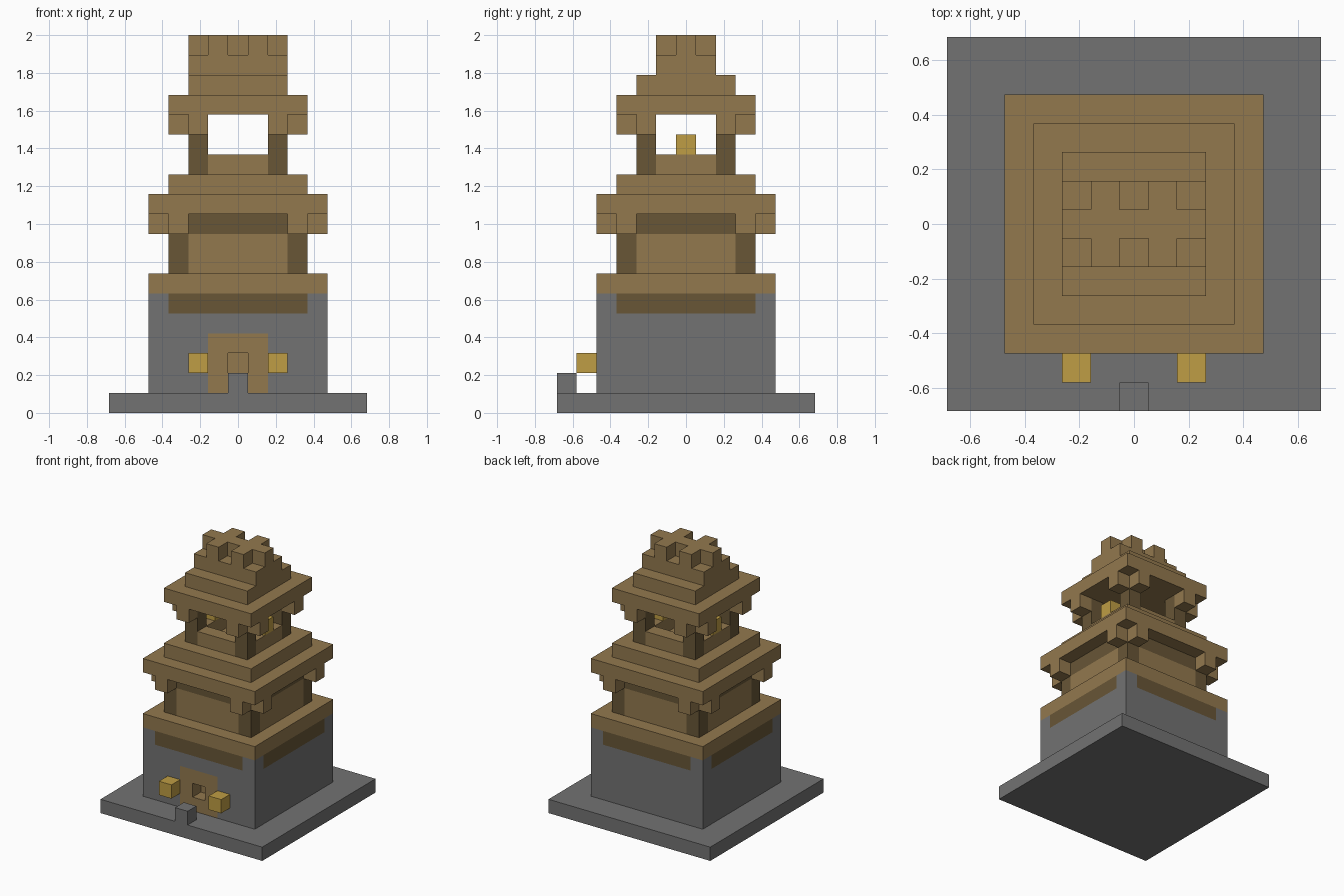
import bpy
import bmesh
from mathutils import Matrix, Vector

if "Cube" in bpy.data.objects:
    bpy.data.objects.remove(bpy.data.objects["Cube"], do_unlink=True)

U = 2 / 19  # one block; the tower is nineteen blocks tall


def material(name, rgb):
    mat = bpy.data.materials.new(name)
    mat.use_nodes = True
    color = (*rgb, 1)
    mat.diffuse_color = color
    mat.node_tree.nodes["Principled BSDF"].inputs["Base Color"].default_value = color
    return mat


stone = material("grey stone", (0.17, 0.17, 0.17))
wood = material("warm wood", (0.29, 0.19, 0.076))
dark = material("dark timber", (0.138, 0.093, 0.037))
gold = material("lamp gold", (0.52, 0.34, 0.058))


def block(name, mat, x, y, z):
    """Box between (low, high) limits, given in blocks."""
    bm = bmesh.new()
    size = Vector((x[1] - x[0], y[1] - y[0], z[1] - z[0])) * U
    middle = Vector((sum(x), sum(y), sum(z))) * U / 2
    bmesh.ops.create_cube(bm, size=1, matrix=Matrix.Translation(middle) @ Matrix.Diagonal(size).to_4x4())
    mesh = bpy.data.meshes.new(name)
    bm.to_mesh(mesh)
    bm.free()
    mesh.materials.append(mat)
    obj = bpy.data.objects.new(name, mesh)
    bpy.context.collection.objects.link(obj)
    return obj


def slab(name, mat, hx, hy, z):
    block(name, mat, (-hx, hx), (-hy, hy), z)


def span(side, near, far):
    """Limits mirrored to the given side."""
    return tuple(sorted((side * near, side * far)))


def cross(name, mat, r, z):
    """Walls flush with radius r, leaving the four corner cells free."""
    slab(name + "_front_back", mat, r - 1, r, z)
    slab(name + "_sides", mat, r, r - 1, z)


def corners(name, mat, r, z):
    for sx in (-1, 1):
        for sy in (-1, 1):
            block(name, mat, span(sx, r - 1, r), span(sy, r - 1, r), z)


def brackets(name, r, z):
    """Eave supports: two blocks outside each corner post."""
    for sx in (-1, 1):
        for sy in (-1, 1):
            block(name, wood, span(sx, r - 1, r), span(sy, r, r + 1), z)
            block(name, wood, span(sx, r, r + 1), span(sy, r - 1, r), z)


SIDES = (("left", 1), ("right", -1))

# Stone plinth and step
slab("plinth", stone, 6.5, 6.5, (0, 1))
block("door_step", stone, (-0.5, 0.5), (-6.5, -5.5), (1, 2))

# Stone ground storey with a gap at the front for the doorway
FRONT = (-4.5, -3.5)
block("stone_storey", stone, (-4.5, 4.5), (-3.5, 4.5), (1, 5))
block("stone_over_door", stone, (-1.5, 1.5), FRONT, (4, 5))
for label, s in SIDES:
    block(label + "_front_wall", stone, span(s, 1.5, 4.5), FRONT, (1, 5))
    block(label + "_door_jamb", wood, span(s, 0.5, 1.5), FRONT, (1, 4))
    block(label + "_door_lamp", gold, span(s, 1.5, 2.5), (-5.5, -4.5), (2, 3))
block("door_lintel", wood, (-0.5, 0.5), FRONT, (3, 4))
block("door_sill", wood, (-0.5, 0.5), FRONT, (1, 2))
block("door_recess_back", wood, (-0.5, 0.5), (-3.55, -3.5), (2, 3))

# Dark band below the first wooden deck
cross("lower_dark_band", dark, 4.5, (5, 6))
corners("stone_corner", stone, 4.5, (5, 6))
slab("first_deck", wood, 4.5, 4.5, (6, 7))

# Timber storey
cross("timber_wall", wood, 3.5, (7, 9))
cross("upper_dark_band", dark, 3.5, (9, 10))
corners("timber_post", dark, 3.5, (7, 10))
brackets("lower_eave_bracket", 3.5, (9, 10))
slab("lower_eave", wood, 4.5, 4.5, (10, 11))
slab("second_deck", wood, 3.5, 3.5, (11, 12))

# Open lookout with parapet, posts and two lamps
for label, s in SIDES:
    block(label + "_parapet", wood, span(s, 1.5, 2.5), (-1.5, 1.5), (12, 13))
    block(label + "_lookout_lamp", gold, span(s, 1.5, 2.5), (-0.5, 0.5), (13, 14))
for label, s in (("back", 1), ("front", -1)):
    block(label + "_parapet", wood, (-1.5, 1.5), span(s, 1.5, 2.5), (12, 13))
corners("lookout_post", dark, 2.5, (12, 15))
brackets("upper_eave_bracket", 2.5, (14, 15))

# Stepped roof and its crest
slab("upper_eave", wood, 3.5, 3.5, (15, 16))
slab("roof_step", wood, 2.5, 2.5, (16, 17))
slab("roof_ridge", wood, 2.5, 1.5, (17, 18))
slab("crest_bar", wood, 2.5, 0.5, (18, 19))
for label, s in SIDES:
    block(label + "_crest_arm", wood, span(s, 0.5, 1.5), (-1.5, 1.5), (18, 19))
